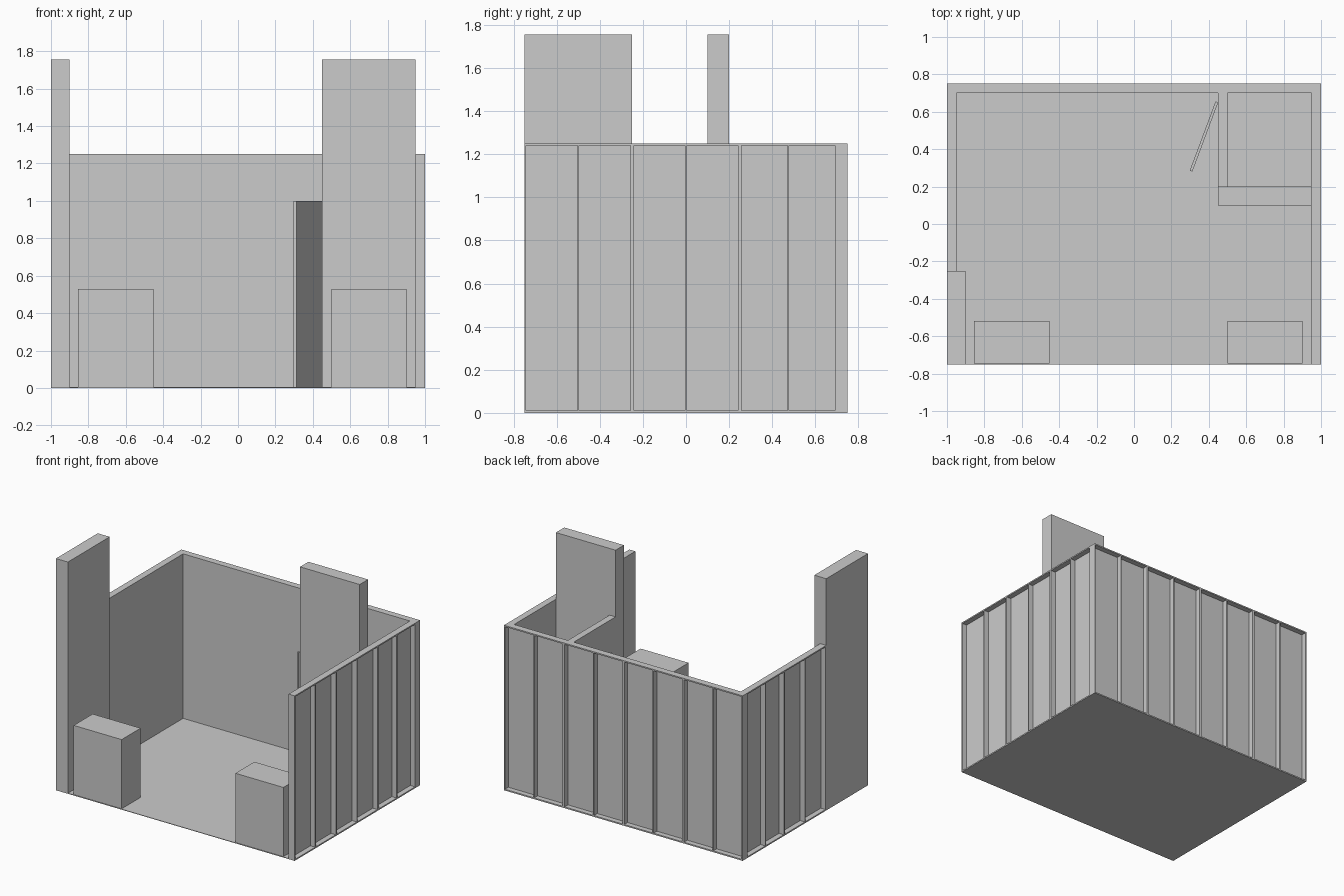
import bpy, bmesh
from math import atan2
from mathutils import Matrix

if "Cube" in bpy.data.objects:
    bpy.data.objects.remove(bpy.data.objects["Cube"])

W, D, H, T = 1.0, 0.75, 1.25, 0.05   # half width, half depth, wall height, wall thickness
TALL, SKIN, PLATE = 1.755, 0.01, 0.01


def make(name, boxes):
    """One object from a list of (min corner, max corner) boxes."""
    bm = bmesh.new()
    for lo, hi in boxes:
        size = [b - a for a, b in zip(lo, hi)]
        mid = [(a + b) / 2 for a, b in zip(lo, hi)]
        bmesh.ops.create_cube(bm, size=1, matrix=Matrix.Translation(mid) @ Matrix.Diagonal((*size, 1)))
    mesh = bpy.data.meshes.new(name)
    bm.to_mesh(mesh)
    bm.free()
    obj = bpy.data.objects.new(name, mesh)
    bpy.context.collection.objects.link(obj)
    return obj


def framed_wall(name, along_x, joints, outer, inner):
    """Skin on the inner side, plates and studs open to the outer side."""
    boxes = []

    def add(a0, a1, c0, c1, z0, z1):
        c0, c1 = sorted((c0, c1))
        if along_x:
            boxes.append(((a0, c0, z0), (a1, c1, z1)))
        else:
            boxes.append(((c0, a0, z0), (c1, a1, z1)))

    face = inner + (SKIN if outer > inner else -SKIN)
    start, end = joints[0], joints[-1]
    add(start, end, inner, face, 0, H)
    add(start, end, face, outer, 0, PLATE)
    add(start, end, face, outer, H - PLATE, H)
    for a, b in zip(joints, joints[1:]):
        mid = (a + b) / 2
        for s0, s1 in ((a, a + 0.008), (mid - 0.004, mid + 0.004), (b - 0.008, b)):
            add(s0, s1, face, outer, PLATE, H - PLATE)
    return make(name, boxes)


# Floor
make("floor", [((-W, -D, 0), (W, D, 0.004))])

# Perimeter walls
framed_wall("back_wall", True, [-1, -0.5, 0, 0.5, 1], D, D - T)
framed_wall("right_wall", False, [-D, -0.25, 0.25, D - T], W, W - T)
framed_wall("left_wall", False, [-0.25, 0.25, D - T], -W, -W + T)

# Tall display panels
make("left_tall_panel", [((-W, -D, 0), (-0.9, -0.25, TALL))])
make("storage_tall_panel", [((0.45, 0.1, 0), (W - T, 0.2, TALL))])

# Storage partition with a doorway
make("storage_partition", [
    ((0.45, 0.2, 0), (0.5, 0.25, H)),
    ((0.45, 0.65, 0), (0.5, D - T, H)),
    ((0.45, 0.25, 1.0), (0.5, 0.65, H)),
])

# Door standing ajar, hinged at the back jamb
door = make("storage_door", [((0, -0.015, 0.004), (0.395, 0, 1.0))])
door.location = (0.45, 0.65, 0)
door.rotation_euler.z = atan2(-0.37, -0.138)

# Front counters
for side, x in (("left", -0.855), ("right", 0.5)):
    make(side + "_counter", [((x, -0.745, 0.004), (x + 0.402, -0.518, 0.528))])
